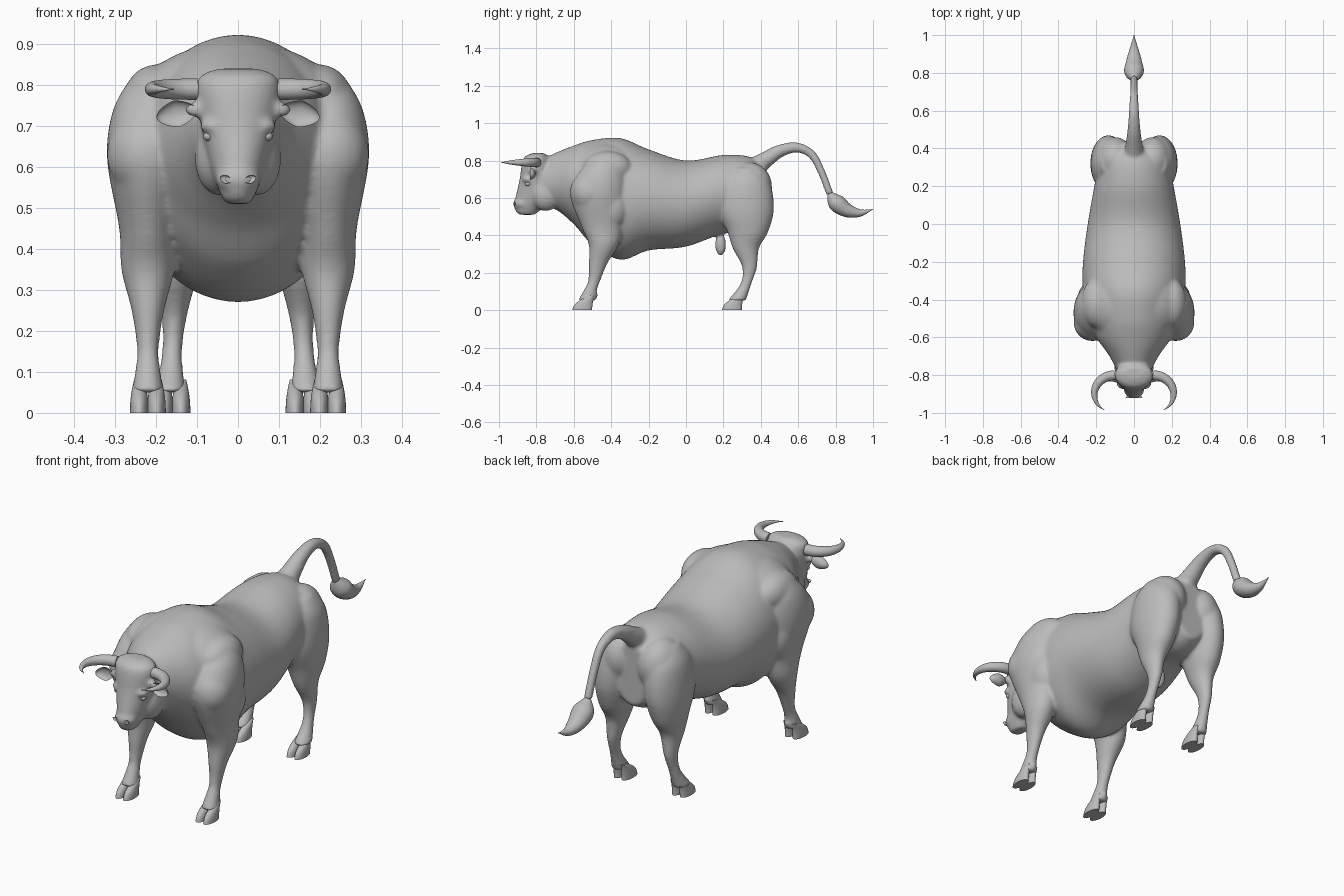
import bpy, bmesh
from math import sin, cos, pi
from mathutils import Vector, Matrix

cube = bpy.data.objects.get("Cube")
if cube:
    bpy.data.objects.remove(cube, do_unlink=True)

RIGHTWARD, BACKWARD, UPWARD = Matrix.Identity(3)
SIDES = {"left": 1, "right": -1}
FOREFOOT, HINDFOOT = Vector((.22, -.555, 0)), Vector((.16, .245, 0))
GREY = (.5, .5, .5, 1)

grey_hide = bpy.data.materials.new("grey hide")
grey_hide.use_nodes = True
grey_hide.diffuse_color = GREY
grey_hide.node_tree.nodes["Principled BSDF"].inputs["Base Color"].default_value = GREY


def smooth_path(stations, steps=6):
    """Cubic curve through the stations, carrying the radii along."""
    padded = [stations[0], *stations, stations[-1]]
    path = []
    for before, start, end, after in zip(padded, padded[1:], padded[2:], padded[3:]):
        for step in range(steps):
            t = step / steps
            ease_out, ease_in = t * (1 - t) ** 2 / 2, t * t * (1 - t) / 2
            blend = t * t * (3 - 2 * t)
            path.append([s + (e - s) * blend + (e - b) * ease_out - (a - s) * ease_in
                         for b, s, e, a in zip(before, start, end, after)])
    return path + [stations[-1]]


def loft(bm, stations, axis=None, reference=RIGHTWARD, side=1, sides=32):
    """Skin elliptical rings; each station is x, y, z, width radius, depth radius."""
    path = smooth_path(stations)
    rings = []
    for index, (x, y, z, width, depth) in enumerate(path):
        previous, following = path[max(index - 1, 0)], path[min(index + 1, len(path) - 1)]
        tangent = axis or (Vector(following[:3]) - Vector(previous[:3])).normalized()
        across = tangent.cross(reference).normalized()
        along = across.cross(tangent)
        ring = []
        for corner in range(sides):
            angle = 2 * pi * corner / sides
            point = (Vector((x, y, z)) + along * max(width, .002) * cos(angle)
                     + across * max(depth, .002) * sin(angle))
            ring.append(bm.verts.new((point.x * side, point.y, point.z)))
        rings.append(ring)
    for lower, upper in zip(rings, rings[1:]):
        for corner in range(sides):
            bm.faces.new((lower[corner - 1], lower[corner], upper[corner], upper[corner - 1]))
    bm.faces.new(rings[0])
    bm.faces.new(rings[-1])


def blob(bm, x, y, z, width, depth, height):
    placement = Matrix.Translation((x, y, z)) @ Matrix.Diagonal((width, depth, height, 1))
    bmesh.ops.create_uvsphere(bm, u_segments=40, v_segments=24, radius=1, matrix=placement)


def cup(bm, centre, radii, tilt, side):
    """Hollow leaf whose open face looks forward."""
    verts = bmesh.ops.create_uvsphere(bm, u_segments=32, v_segments=16, radius=1)["verts"]
    shape = Matrix.Rotation(tilt, 3, "Y") @ Matrix.Diagonal(radii)
    for vert in verts:
        if vert.co.y < 0:
            vert.co.y *= -.7
        vert.co.z *= 1 - abs(vert.co.x) / 4
        point = shape @ vert.co + Vector(centre)
        vert.co = (point.x * side, point.y, point.z)


def finish(name, bm):
    bmesh.ops.recalc_face_normals(bm, faces=bm.faces)
    mesh = bpy.data.meshes.new(name)
    bm.to_mesh(mesh)
    bm.free()
    mesh.materials.append(grey_hide)
    mesh.shade_smooth()
    mesh.set_sharp_from_angle(angle=1)
    part = bpy.data.objects.new(name, mesh)
    bpy.context.collection.objects.link(part)
    return part


# Neck, chest, barrel and rump: y, half width, top, bottom
body = bmesh.new()
trunk = [(-.8, .08, .79, .56), (-.7, .13, .84, .54), (-.6, .2, .88, .46), (-.5, .24, .91, .35),
         (-.35, .27, .92, .27), (-.2, .27, .86, .32), (0, .245, .8, .34), (.2, .21, .83, .41),
         (.34, .18, .82, .42), (.43, .09, .76, .46)]
loft(body, [(0, y, (top + bottom) / 2, width, (top - bottom) / 2) for y, width, top, bottom in trunk],
     axis=BACKWARD, sides=72)

# Head from poll to chin: y, z, width, depth
head = [(-.79, .84, .05, .03), (-.8, .81, .1, .07), (-.8, .7, .09, .09), (-.81, .61, .07, .1),
        (-.84, .55, .05, .08), (-.85, .51, .03, .04)]
loft(body, [(0, *row) for row in head], axis=UPWARD)

# Legs from shoulder or hip to pastern: y, z, width, depth
foreleg = [(-.43, .82, .04, .05), (-.45, .74, .085, .12), (-.47, .62, .1, .15), (-.45, .45, .07, .11),
           (-.44, .35, .065, .08), (-.47, .25, .04, .05), (-.49, .16, .027, .033), (-.51, .11, .03, .035),
           (-.53, .05, .04, .05)]
hindleg = [(.32, .76, .05, .06), (.32, .68, .09, .13), (.32, .54, .095, .15), (.33, .42, .075, .11),
           (.32, .33, .05, .07), (.34, .23, .03, .04), (.32, .14, .025, .03), (.27, .05, .04, .05)]
for side in SIDES.values():
    loft(body, [(FOREFOOT.x, *row) for row in foreleg], axis=UPWARD, side=side)
    loft(body, [(HINDFOOT.x + .01 - row[1] / 16, *row) for row in hindleg], axis=UPWARD, side=side)

# Paired masses of the face and the muscles
masses = {
    "cheek": (.045, -.75, .62, .06, .08, .09),
    "brow": (.06, -.845, .7, .035, .03, .02),
    "ear root": (.1, -.82, .74, .03, .02, .02),
    "shoulder": (.22, -.52, .63, .1, .1, .11),
    "upper arm": (.23, -.4, .55, .07, .09, .12),
    "shoulder blade": (.2, -.42, .76, .08, .13, .09),
    "buttock": (.1, .34, .66, .1, .12, .13),
}
for side in SIDES.values():
    for x, *rest in masses.values():
        blob(body, x * side, *rest)
    for foot in (FOREFOOT, HINDFOOT):
        blob(body, foot.x * side, foot.y + .07, .08, .02, .015, .015)

# Hump, muzzle, lower lip and underside sac
blob(body, 0, -.42, .74, .26, .22, .165)
blob(body, 0, -.875, .57, .055, .05, .035)
blob(body, 0, -.865, .53, .04, .045, .02)
blob(body, 0, .185, .35, .03, .03, .06)

# Tail, tapering from the rump
tail = [(.33, .74), (.42, .8), (.5, .85), (.59, .87), (.67, .835), (.72, .75), (.77, .62)]
stations = []
for index, (y, z) in enumerate(tail):
    radius = .02 + .04 * (1 - index / len(tail)) ** 3
    stations.append((0, y, z, radius, radius))
loft(body, stations)

# Fuse everything into one skin
bull = finish("body", body)
fuse = bull.modifiers.new("fuse", "REMESH")
fuse.mode = "VOXEL"
fuse.voxel_size = .008
fuse.use_smooth_shade = True
relax = bull.modifiers.new("relax", "SMOOTH")
relax.iterations = 12

# Tail tuft, fullest near its root
tuft = [(.76, .64), (.8, .58), (.86, .535), (.93, .52), (1, .54)]
stations = []
for index, (y, z) in enumerate(tuft):
    radius = .05 * sin(pi * (index / (len(tuft) - 1)) ** .55)
    stations.append((0, y, z, radius, radius * .9))
tail_tuft = bmesh.new()
loft(tail_tuft, stations)
finish("tail_tuft", tail_tuft)

for label, side in SIDES.items():
    # Horn sweeping outward then forward along an arc
    stations = []
    for index in range(8):
        angle = index * .37
        radius = .026 * (1 - (index / 7) ** 2)
        stations.append((.1 + .11 * sin(angle), -.9 + .1 * cos(angle), .79, radius, radius))
    horn = bmesh.new()
    loft(horn, stations, reference=UPWARD, side=side)
    finish(label + "_horn", horn)

    # Ear, nostril and eye
    ear, nostril, eye = bmesh.new(), bmesh.new(), bmesh.new()
    cup(ear, (.15, -.835, .73), (.05, .03, .033), .2, side)
    cup(nostril, (.03, -.92, .57), (.015, .01, .01), -.4, side)
    blob(eye, .07 * side, -.845, .675, .015, .015, .012)
    finish(label + "_ear", ear)
    finish(label + "_nostril", nostril)
    finish(label + "_eye", eye)

    # Cloven hooves, two claws each
    for name, foot in (("fore", FOREFOOT), ("hind", HINDFOOT)):
        hoof = bmesh.new()
        for claw in SIDES.values():
            stations = [(foot.x + claw * .021, foot.y + level ** 2 * .006, level * .027,
                         .023 * (1 - level ** 2 / 20), .053 * (1 - level ** 2 / 12)) for level in range(4)]
            loft(hoof, stations, axis=UPWARD, side=side)
        finish(label + "_" + name + "_hoof", hoof)
